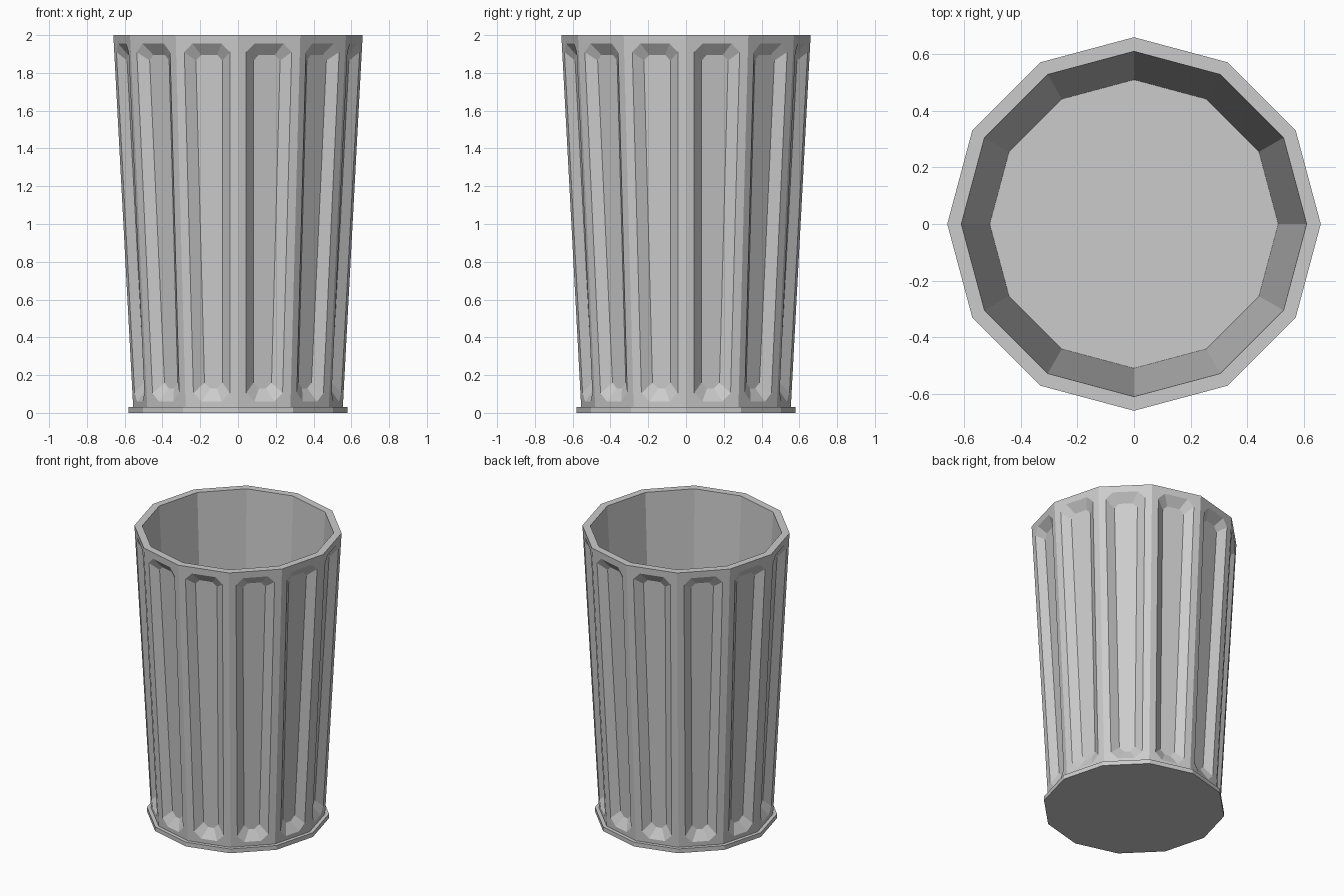
import bpy, bmesh
from math import sin, cos, pi

if "Cube" in bpy.data.objects:
    bpy.data.objects.remove(bpy.data.objects["Cube"])

N = 12
STEP = 2 * pi / N
Z0, Z1 = 0.03, 2.0          # wall bottom and top
R0, R1 = 0.555, 0.66        # outer corner radius at bottom and top
FLOOR_Z = 0.04


def radius(z):
    return R0 + (R1 - R0) * (z - Z0) / (Z1 - Z0)


def half_width(z):
    return radius(z) * sin(STEP / 2)


def panel_point(i, u, z, depth):
    # point on side i: u along the side, depth inward
    a = (i + 0.5) * STEP
    r = radius(z) * cos(STEP / 2) - depth
    return (r * cos(a) - u * sin(a), r * sin(a) + u * cos(a), z)


def octagon(bm, i, margin, zb, zt, c, depth):
    # chamfered flute outline, counter-clockwise from bottom left
    pts = []
    for s, k, z in ((-1, c, zb), (1, c, zb), (1, 0, zb + c), (1, 0, zt - c),
                    (1, c, zt), (-1, c, zt), (-1, 0, zt - c), (-1, 0, zb + c)):
        pts.append((s * (half_width(z) - margin - k), z))
    return [bm.verts.new(panel_point(i, u, z, depth)) for u, z in pts]


def ring(bm, r, z):
    return [bm.verts.new((r * cos(i * STEP), r * sin(i * STEP), z)) for i in range(N)]


def bridge(bm, lo, hi):
    for i in range(len(lo)):
        j = (i + 1) % len(lo)
        bm.faces.new((lo[i], lo[j], hi[j], hi[i]))


def finish(bm, name):
    bmesh.ops.recalc_face_normals(bm, faces=bm.faces)
    mesh = bpy.data.meshes.new(name)
    bm.to_mesh(mesh)
    bm.free()
    bpy.context.collection.objects.link(bpy.data.objects.new(name, mesh))


# fluted wall with rim, inside and floor
bm = bmesh.new()
bottom, top = ring(bm, R0, Z0), ring(bm, R1, Z1)
for i in range(N):
    j = (i + 1) % N
    a, b, c, d = bottom[i], bottom[j], top[j], top[i]
    o = octagon(bm, i, 0.045, 0.06, 1.955, 0.045, 0.0)
    f = octagon(bm, i, 0.096, 0.13, 1.895, 0.03, 0.042)
    for face in ((a, b, o[1], o[0]), (b, o[2], o[1]), (b, c, o[3], o[2]),
                 (c, o[4], o[3]), (c, d, o[5], o[4]), (d, o[6], o[5]),
                 (d, a, o[7], o[6]), (a, o[0], o[7])):
        bm.faces.new(face)
    bridge(bm, o, f)
    bm.faces.new(f)
inner_top, inner_low = ring(bm, 0.61, Z1), ring(bm, 0.51, FLOOR_Z)
bridge(bm, top, inner_top)
bridge(bm, inner_top, inner_low)
bm.faces.new(inner_low)
bm.faces.new(bottom[::-1])
finish(bm, "fluted_bin_body")

# base plate
bm = bmesh.new()
low, high = ring(bm, 0.58, 0.0), ring(bm, 0.58, Z0)
bridge(bm, low, high)
bm.faces.new(low[::-1])
bm.faces.new(high)
finish(bm, "base_plate")
